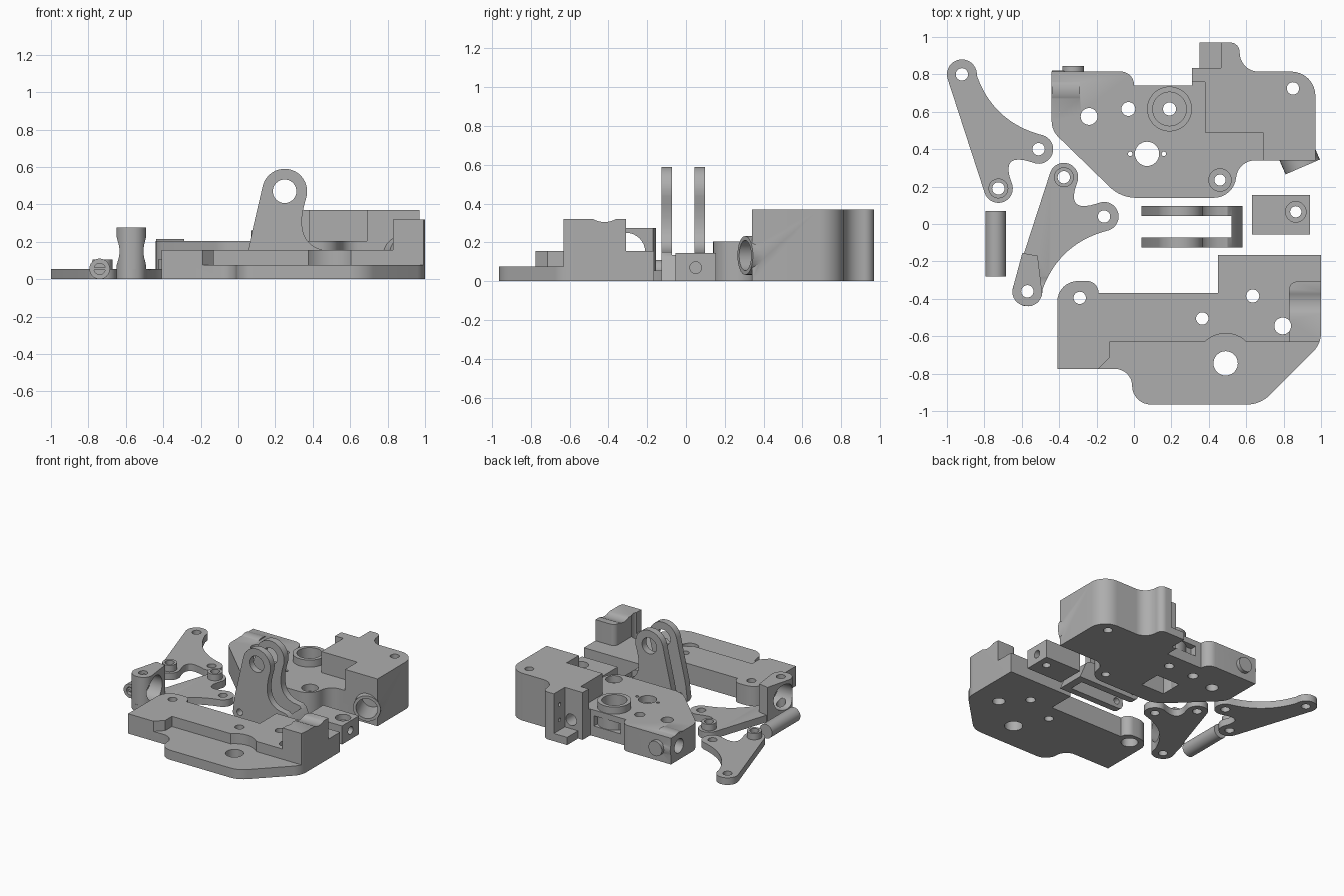
import bpy, bmesh, math
from mathutils import Vector

grey = bpy.data.materials.new("mid_grey")
grey.diffuse_color = (0.42, 0.42, 0.42, 1)


def bend(a, c, b, w=1.0, n=8):
    """Curve from a to b pulled towards c."""
    out = []
    for i in range(n + 1):
        t = i / n
        k = ((1 - t) ** 2, 2 * w * t * (1 - t), t * t)
        out.append(tuple((k[0] * a[j] + k[1] * c[j] + k[2] * b[j]) / sum(k) for j in (0, 1)))
    return out


def arc(cx, cy, r, a0, a1, n=20):
    return [(cx + r * math.cos(math.radians(a0 + (a1 - a0) * i / n)),
             cy + r * math.sin(math.radians(a0 + (a1 - a0) * i / n))) for i in range(n + 1)]


def rounded(pts):
    """Polygon whose corners may carry a fillet radius as third value."""
    out = []
    for i, p in enumerate(pts):
        c = Vector(p[:2])
        if len(p) < 3:
            out.append(tuple(c))
            continue
        u = (Vector(pts[i - 1][:2]) - c).normalized()
        v = (Vector(pts[(i + 1) % len(pts)][:2]) - c).normalized()
        turn = math.pi - u.angle(v)
        d = p[2] * math.tan(turn / 2)
        out += bend(c + u * d, c, c + v * d, math.cos(turn / 2))
    return out


def prism(name, pts, h0, h1, axis="z"):
    place = {"z": lambda a, b, h: (a, b, h), "y": lambda a, b, h: (a, h, b),
             "x": lambda a, b, h: (h, a, b)}[axis]
    bm = bmesh.new()
    lo = [bm.verts.new(place(a, b, h0)) for a, b in pts]
    hi = [bm.verts.new(place(a, b, h1)) for a, b in pts]
    bm.faces.new(lo)
    bm.faces.new(hi)
    for i in range(len(pts)):
        j = (i + 1) % len(pts)
        bm.faces.new((lo[i], lo[j], hi[j], hi[i]))
    bmesh.ops.recalc_face_normals(bm, faces=bm.faces)
    me = bpy.data.meshes.new(name)
    bm.to_mesh(me)
    bm.free()
    ob = bpy.data.objects.new(name, me)
    me.materials.append(grey)
    bpy.context.collection.objects.link(ob)
    return ob


def rod(a, b, r, h0, h1, axis="z", n=32):
    return prism("rod", arc(a, b, r, 0, 360 - 360 / n, n - 1), h0, h1, axis)


def box(x0, x1, y0, y1, z0, z1):
    return prism("box", [(x0, y0), (x1, y0), (x1, y1), (x0, y1)], z0, z1)


def combine(ob, tool, op="DIFFERENCE"):
    m = ob.modifiers.new("b", "BOOLEAN")
    m.operation, m.solver, m.object = op, "EXACT", tool
    bpy.context.view_layer.objects.active = ob
    bpy.ops.object.modifier_apply(modifier=m.name)
    bpy.data.objects.remove(tool, do_unlink=True)


def add(ob, tool):
    combine(ob, tool, "UNION")


def holes(ob, specs):
    for x, y, r in specs:
        combine(ob, rod(x, y, r, -0.1, 0.7))


# Rear housing: low deck on the left, tall block on the right
house = prism("rear_housing", rounded([
    (-0.44, 0.815), (-0.44, 0.50, 0.12), (-0.07, 0.14, 0.2), (0.53, 0.14, 0.12),
    (0.56, 0.34, 0.1), (0.97, 0.34), (0.97, 0.815, 0.13), (0.565, 0.815, 0.1),
    (0.565, 0.97, 0.05), (0.35, 0.97), (0.35, 0.835), (0.31, 0.835), (0.31, 0.74),
    (0, 0.74), (0, 0.815, 0.07)]), 0, 0.37)
combine(house, prism("deck_cut", [
    (-1, 0), (0.69, 0), (0.69, 0.49), (0.38, 0.49), (0.38, 0.76), (0.30, 0.76),
    (0.30, 0.9), (-1, 0.9)], 0.205, 0.5))
combine(house, box(0.2, 0.465, 0.835, 1.1, 0.06, 0.5))      # rear shelf
combine(house, box(0.05, 0.28, 0.69, 0.8, 0.08, 0.16))      # rear window
combine(house, rod(0.41, 0.13, 0.045, 0.6, 0.9, "y"))       # rear bore
for z in (0.14, 0.26):
    combine(house, rod(0.9, z, 0.014, 0.4, 0.52, "x", 12))
# Ring boss, barrel hump and rear button
add(house, rod(0.19, 0.615, 0.12, 0.02, 0.26, n=48))
combine(house, rod(0.19, 0.615, 0.09, 0.13, 0.4, n=48))
add(house, rod(0.715, 0.108, 0.112 - 0.005, -0.439, -0.29, "x"))
add(house, rod(-0.325, 0.105, 0.058, 0.75, 0.845, "y"))
combine(house, rod(0.715, 0.108, 0.055, -0.6, -0.2, "x"))
# Motor pocket from below
combine(house, box(-0.03, 0.17, 0.29, 0.46, -0.1, 0.15))
holes(house, [(-0.24, 0.575, 0.045), (-0.03, 0.615, 0.037), (0.07, 0.375, 0.065),
              (-0.02, 0.375, 0.012), (0.16, 0.375, 0.012), (0.19, 0.615, 0.035),
              (0.46, 0.235, 0.03), (0.85, 0.725, 0.033)])
combine(house, rod(0.46, 0.235, 0.06, 0.15, 0.5))
# Slanted tube on the front corner


def slanted(r, h0, h1):
    t = rod(0, 0, r, h0, h1, "y")
    t.location = (0.902, 0.305, 0.133)
    t.rotation_euler = (0, 0, math.radians(23.4))
    return t


add(house, slanted(0.1, 0, 0.24))
combine(house, slanted(0.078, -0.1, 0.2))

# Front plate: stepped deck with a grooved end block
plate = prism("front_plate", rounded([
    (-0.41, -0.775), (-0.01, -0.775, 0.09), (-0.01, -0.965, 0.1), (0.675, -0.965, 0.17),
    (1, -0.64, 0.14), (1, -0.165), (0.45, -0.165), (0.45, -0.37), (-0.19, -0.37),
    (-0.19, -0.305, 0.06), (-0.41, -0.305, 0.11)]), 0, 0.32)
combine(plate, prism("deck_cut", rounded([
    (-1, -1.1), (1.1, -1.1), (1.1, -0.635), (0.83, -0.635), (0.83, -0.308, 0.04),
    (1.1, -0.308), (1.1, 0), (-1, 0)]), 0.155, 0.6))
combine(plate, prism("step_cut", [
    (-0.19, -1.1), (-0.19, -0.775), (-0.13, -0.715), (-0.13, -0.632)]
    + arc(0.49, -0.745, 0.16, 135, 45, 12) + [(1.2, -0.632), (1.2, -1.1)], 0.075, 0.5))
combine(plate, rod(-0.42, 0.425, 0.12, 0.7, 1.2, "x", 48))
holes(plate, [(-0.29, -0.395, 0.033), (0.365, -0.505, 0.033), (0.635, -0.385, 0.035),
              (0.795, -0.545, 0.045), (0.49, -0.745, 0.065)])
combine(plate, rod(-0.29, -0.395, 0.06, -0.1, 0.07))

# Two mirrored three-point links, each with one raised boss
outline = (arc(-0.92, 0.80, 0.08, -5, 197.7) + arc(-0.725, 0.19, 0.077, 197.7, 380)
           + bend((-0.653, 0.216), (-0.72, 0.39), (-0.543, 0.329))[1:-1]
           + arc(-0.51, 0.40, 0.078, 245, 430)
           + bend((-0.483, 0.473), (-0.75, 0.54), (-0.84, 0.793), n=14)[1:-1])
for name, dx, y0, s in (("rear_link", 0, 0, 1), ("front_link", 0.35, 0.44, -1)):
    link = prism(name, [(x + dx, y0 + s * y) for x, y in outline], 0, 0.055)
    add(link, rod(-0.725 + dx, y0 + s * 0.19, 0.053, 0.01, 0.105))
    if s < 0:  # tall bored post
        add(link, prism("post", rounded([
            (-0.597, -0.155), (-0.673, -0.438, 0.075), (-0.492, -0.438, 0.07),
            (-0.492, -0.36), (-0.515, -0.17)]), 0.0, 0.275))
        combine(link, rod(-0.31, 0.15, 0.1, -0.8, -0.4, "x"))
    holes(link, [(x + dx, y0 + s * y, 0.033)
                 for x, y in ((-0.92, 0.80), (-0.725, 0.19), (-0.51, 0.40))])

# Slotted pin lying flat
pin = rod(-0.74, 0.055, 0.055, -0.28, 0.07, "y")
pin.name = "slotted_pin"
combine(pin, rod(-0.74, 0.055, 0.03, -0.4, -0.25, "y"))
add(pin, box(-0.78, -0.70, -0.275, -0.24, 0.048, 0.062))

# Upright clevis: two arms and a crossbar
side = (arc(0.25, 0.47, 0.12, -10, 167) + [(0.055, 0.16), (0.04, 0.04), (0.055, 0.01), (0.08, 0),
        (0.58, 0), (0.525, 0.13), (0.50, 0.15)]
        + bend((0.45, 0.157), (0.29, 0.2), (0.367, 0.44), n=12))
clevis = prism("clevis", side, -0.125, 0.097, "y")
combine(clevis, box(-0.1, 0.52, -0.073, 0.043, -0.1, 0.8))
combine(clevis, rod(0.25, 0.47, 0.063, -0.3, 0.3, "y"))
combine(clevis, rod(0.10, 0.055, 0.025, -0.3, 0.3, "y", 20))

# Small drilled block
block = box(0.63, 0.94, -0.055, 0.155, 0, 0.145)
block.name = "small_block"
holes(block, [(0.865, 0.065, 0.03)])
combine(block, rod(0.865, 0.065, 0.055, 0.10, 0.3))
combine(block, rod(0.05, 0.07, 0.03, 0.80, 1.1, "x"))

# Smooth round walls, keep edges sharp
for ob in bpy.data.objects:
    ob.select_set(True)
bpy.context.view_layer.objects.active = house
bpy.ops.object.shade_smooth_by_angle(angle=math.radians(30))
